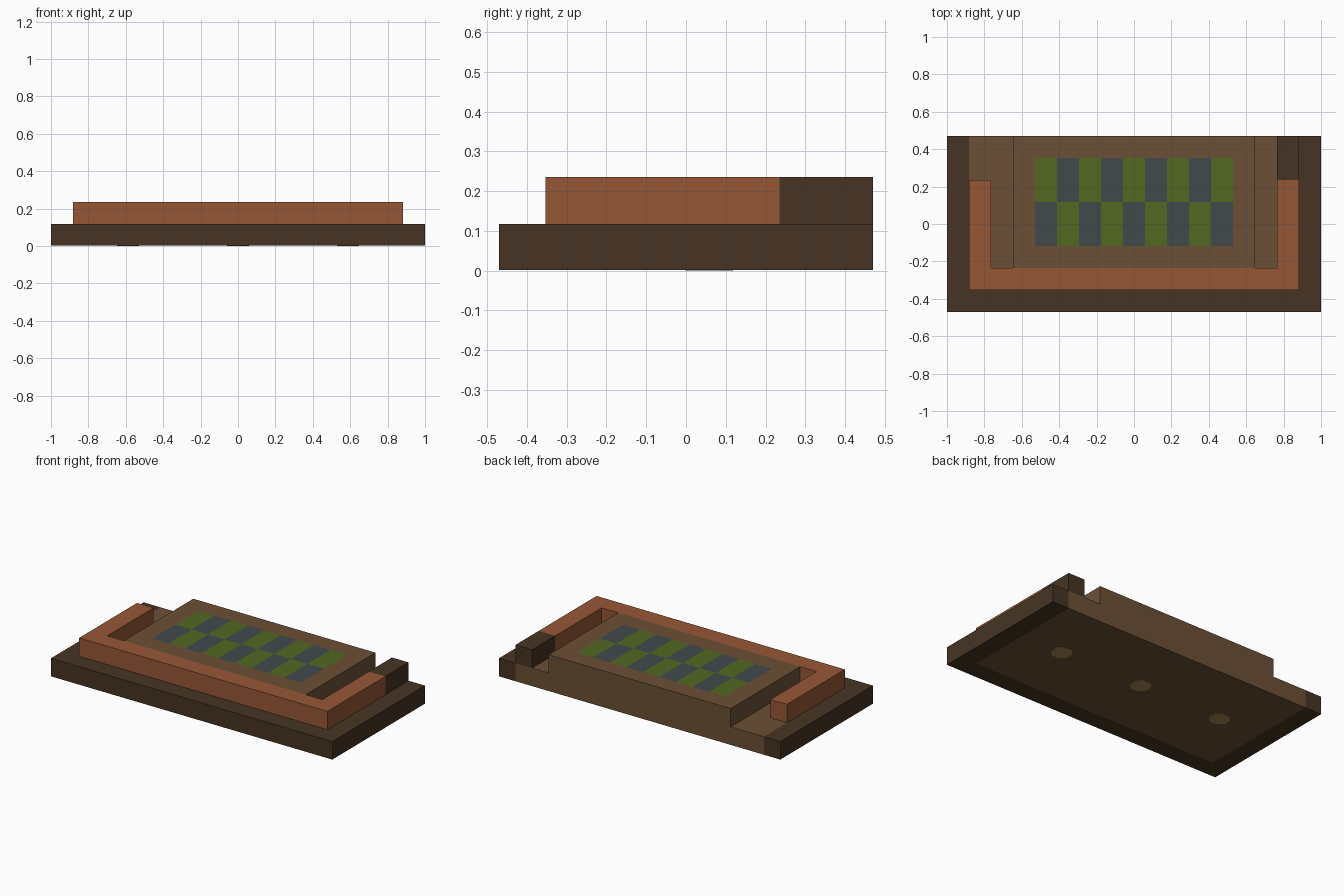
import bpy, bmesh, math
from mathutils import Matrix, Vector

U = 2 / 17                      # module that every part is sized in
HX, HY = 8.5 * U, 4 * U         # half length and half depth of the base
FLOOR = 0.002                   # height of the foot plates under the base

cube = bpy.data.objects.get("Cube")
if cube:
    bpy.data.objects.remove(cube)


def linear(c):
    return c / 12.92 if c <= 0.04045 else ((c + 0.055) / 1.055) ** 2.4


def material(name, code):
    rgb = [linear(int(code[i:i + 2], 16) / 255) for i in (0, 2, 4)]
    m = bpy.data.materials.new(name)
    m.use_nodes = True
    m.diffuse_color = (*rgb, 1)
    m.node_tree.nodes["Principled BSDF"].inputs["Base Color"].default_value = (*rgb, 1)
    m.node_tree.nodes["Principled BSDF"].inputs["Roughness"].default_value = 0.9
    return m


DARK = material("dark_wood", "463423")
BROWN = material("brown_wood", "6c5036")
CLAY = material("orange_clay", "965737")
SLATE = material("slate_grey", "42494b")
GREEN = material("moss_green", "536822")
TAN = material("tan_spot", "a88853")


def finish(bm, name, mats, rule=None):
    bmesh.ops.recalc_face_normals(bm, faces=bm.faces)
    if rule:
        bm.normal_update()
        for f in bm.faces:
            f.material_index = rule(f.calc_center_median(), f.normal)
    me = bpy.data.meshes.new(name)
    bm.to_mesh(me)
    bm.free()
    for m in mats:
        me.materials.append(m)
    ob = bpy.data.objects.new(name, me)
    bpy.context.collection.objects.link(ob)
    return ob


def prism(points, z0, z1):
    """Extrude a plan outline upwards."""
    bm = bmesh.new()
    face = bm.faces.new([bm.verts.new((x, y, z0)) for x, y in points])
    up = bmesh.ops.extrude_face_region(bm, geom=[face])["geom"]
    verts = [v for v in up if isinstance(v, bmesh.types.BMVert)]
    bmesh.ops.translate(bm, verts=verts, vec=(0, 0, z1 - z0))
    return bm


def block(x0, x1, y0, y1, z0, z1):
    return prism([(x0, y0), (x1, y0), (x1, y1), (x0, y1)], z0, z1)


def cut(bm, axis, places):
    normal = Vector([float(i == axis) for i in range(3)])
    for p in places:
        bmesh.ops.bisect_plane(bm, geom=bm.verts[:] + bm.edges[:] + bm.faces[:],
                               plane_co=normal * p, plane_no=normal)


# Base slab: brown core with a dark border on the front and both ends
base = block(-HX, HX, -HY, HY, FLOOR, U)
cut(base, 0, (-HX + U, HX - U))
cut(base, 1, (-HY + U,))
finish(base, "base", [DARK, BROWN],
       lambda c, n: int(abs(c.x) < HX - U - 0.001 and c.y > -HY + U))

# Raised centre deck with a chequered inlay on top
deck = block(-5.5 * U, 5.5 * U, -2 * U, HY, U, 2 * U)
cut(deck, 0, [(i - 4.5) * U for i in range(10)])
cut(deck, 1, [-U, U, 3 * U])


def inlay(c, n):
    if n.z < 0.5 or abs(c.x) > 4.5 * U or not -U < c.y < 3 * U:
        return 0
    column = math.floor(c.x / U + 4.5)
    row = int(c.y > U)
    return 1 + (column + row + 1) % 2 if row else 1 + (column + 1) % 2


finish(deck, "deck", [BROWN, GREEN, SLATE],
       lambda c, n: inlay(c, n))

# U-shaped rail around the front and ends
outer, inner, front, end = 7.5 * U, 6.5 * U, -3 * U, 2 * U
rail = prism([(-outer, front), (outer, front), (outer, end), (inner, end),
              (inner, -2 * U), (-inner, -2 * U), (-inner, end), (-outer, end)],
             U, 2 * U)
finish(rail, "rail", [CLAY])

# Dark block closing the rail at the back of one end
finish(block(inner, outer, end, HY, U, 2 * U), "corner_block", [DARK])

# Three foot spots under the base
for i, x in enumerate((-5 * U, 0, 5 * U)):
    foot = bmesh.new()
    bmesh.ops.create_cone(foot, cap_ends=True, segments=8, radius1=0.55 * U,
                          radius2=0.55 * U, depth=2 * FLOOR,
                          matrix=Matrix.Translation((x, U / 2, FLOOR))
                          @ Matrix.Rotation(math.pi / 8, 4, "Z"))
    finish(foot, f"foot_spot_{i + 1}", [TAN])
